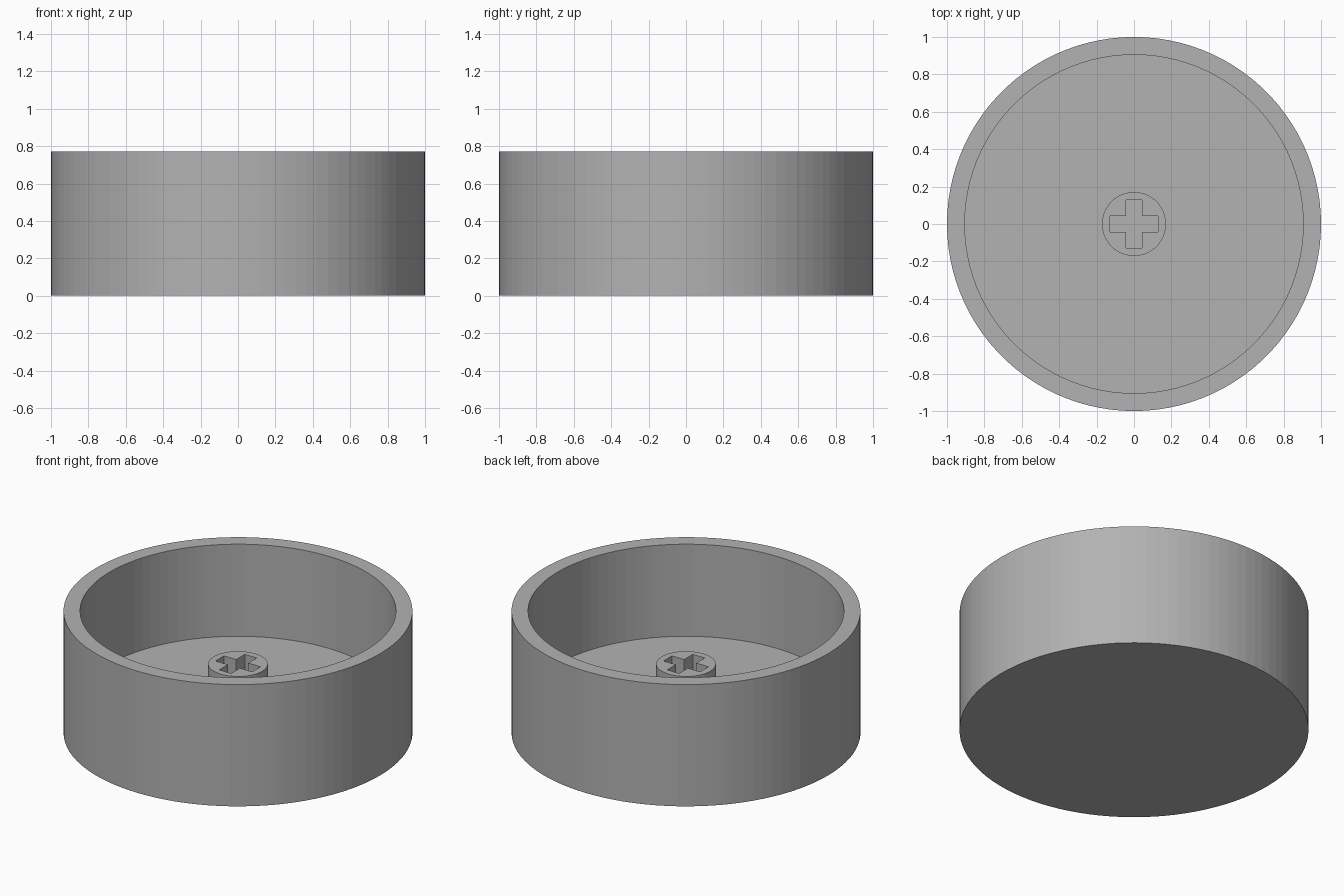
import bpy, bmesh
from math import cos, sin, tau

SEGMENTS = 100
FLOOR_Z, STEM_TOP, RIM_Z = 0.1875, 0.435, 0.77

default_cube = bpy.data.objects.get("Cube")
if default_cube:
    bpy.data.objects.remove(default_cube, do_unlink=True)

grey = bpy.data.materials.new("plain grey")
grey.use_nodes = True
colour = (0.448, 0.448, 0.448, 1)
grey.diffuse_color = colour
grey.node_tree.nodes["Principled BSDF"].inputs["Base Color"].default_value = colour


def make_object(name, bm):
    bmesh.ops.recalc_face_normals(bm, faces=bm.faces)
    mesh = bpy.data.meshes.new(name)
    bm.to_mesh(mesh)
    bm.free()
    mesh.materials.append(grey)
    obj = bpy.data.objects.new(name, mesh)
    bpy.context.collection.objects.link(obj)
    return obj


def lathe(name, profile):
    """Turn (radius, z) rings into a solid, capping the first and last ring."""
    bm = bmesh.new()
    rings = [[bm.verts.new((r * cos(tau * i / SEGMENTS), r * sin(tau * i / SEGMENTS), z))
              for i in range(SEGMENTS)] for r, z in profile]
    for low, high in zip(rings, rings[1:]):
        for i in range(SEGMENTS):
            j = (i + 1) % SEGMENTS
            bm.faces.new((low[i], low[j], high[j], high[i]))
    bm.faces.new(rings[0])
    bm.faces.new(rings[-1])
    return make_object(name, bm)


def cross_prism(name, arm, half_width, bottom, top):
    """Extruded plus shape, made from one corner turned four times."""
    bm = bmesh.new()
    outline = []
    for c, s in ((1, 0), (0, 1), (-1, 0), (0, -1)):
        for x, y in ((arm, -half_width), (arm, half_width), (half_width, half_width)):
            outline.append(bm.verts.new((x * c - y * s, x * s + y * c, bottom)))
    face = bm.faces.new(outline)
    extruded = bmesh.ops.extrude_face_region(bm, geom=[face])["geom"]
    moved = [v for v in extruded if isinstance(v, bmesh.types.BMVert)]
    bmesh.ops.translate(bm, verts=moved, vec=(0, 0, top - bottom))
    return make_object(name, bm)


# Open cup with a thick floor
lathe("cup_shell", [(1, 0), (1, RIM_Z), (0.905, RIM_Z), (0.905, FLOOR_Z)])

# Central post with a cross-shaped socket reaching the floor
stem = lathe("socket_stem", [(0.171, FLOOR_Z - 0.02), (0.171, STEM_TOP)])
cutter = cross_prism("socket_cutter", 0.128, 0.042, FLOOR_Z - 0.1, STEM_TOP + 0.1)
cutter.hide_render = True
cut = stem.modifiers.new("cross socket", 'BOOLEAN')
cut.operation = 'DIFFERENCE'
cut.solver = 'EXACT'
cut.object = cutter
bpy.context.view_layer.objects.active = stem
bpy.ops.object.modifier_apply(modifier=cut.name)
bpy.data.objects.remove(cutter, do_unlink=True)
